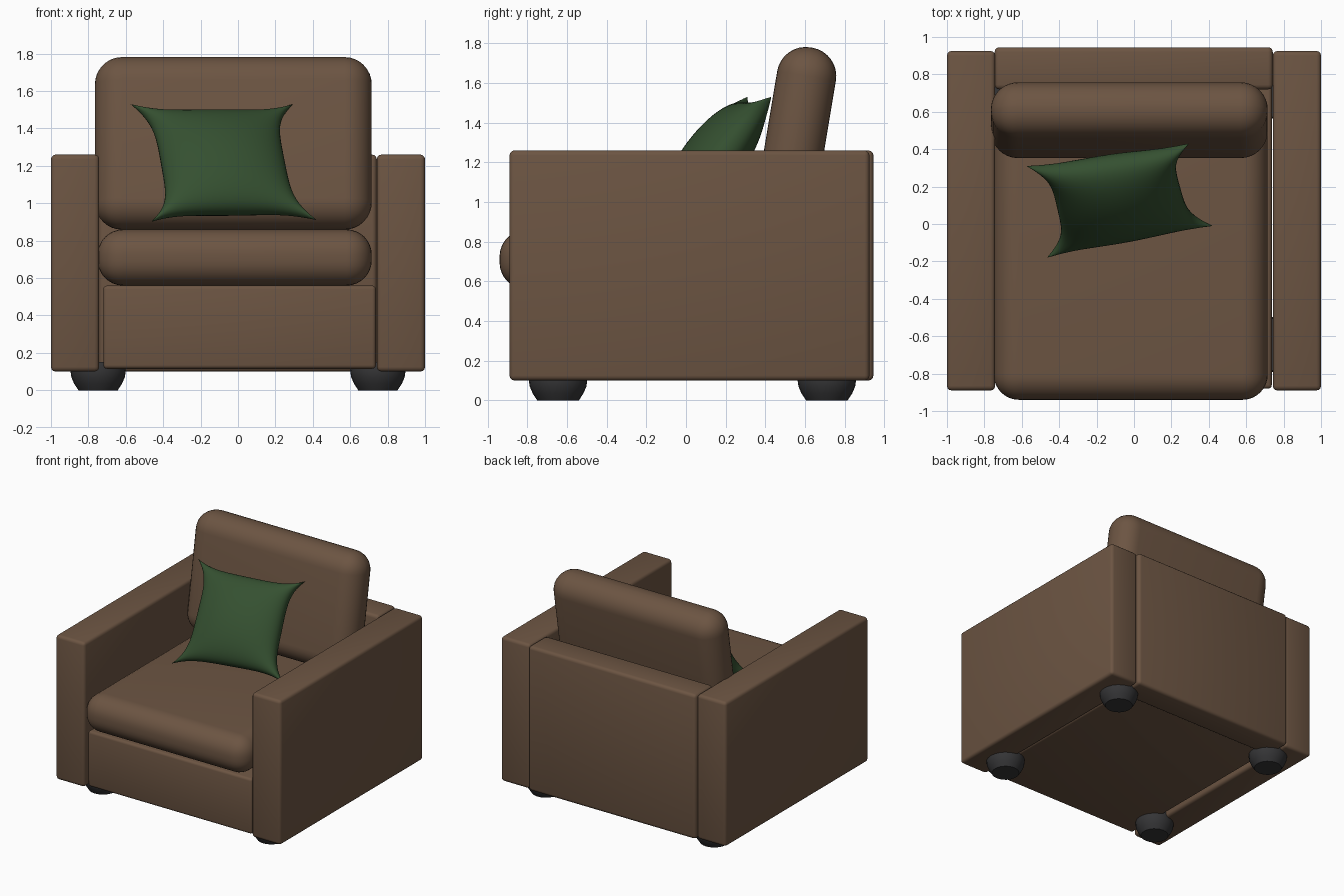
import bpy, bmesh, math
from mathutils import Vector

if "Cube" in bpy.data.objects:
    bpy.data.objects.remove(bpy.data.objects["Cube"])


def material(name, rgb):
    m = bpy.data.materials.new(name)
    m.diffuse_color = (*rgb, 1)
    m.use_nodes = True
    m.node_tree.nodes["Principled BSDF"].inputs["Base Color"].default_value = m.diffuse_color
    return m


brown = material("brown_fabric", (0.15, 0.09, 0.055))
green = material("green_fabric", (0.035, 0.08, 0.03))
black = material("black_plastic", (0.035, 0.035, 0.037))


def finish(name, bm, mat, angle=40):
    bmesh.ops.recalc_face_normals(bm, faces=bm.faces)
    me = bpy.data.meshes.new(name)
    bm.to_mesh(me)
    bm.free()
    me.materials.append(mat)
    ob = bpy.data.objects.new(name, me)
    bpy.context.collection.objects.link(ob)
    bpy.ops.object.select_all(action='DESELECT')
    ob.select_set(True)
    bpy.context.view_layer.objects.active = ob
    bpy.ops.object.shade_smooth_by_angle(angle=math.radians(angle))
    return ob


def rounded_box(name, lo, hi, radius, segments, mat=brown):
    """Box with rounded edges between two corners, origin at its centre."""
    lo, hi = Vector(lo), Vector(hi)
    bm = bmesh.new()
    bmesh.ops.create_cube(bm, size=1)
    bmesh.ops.scale(bm, vec=hi - lo, verts=bm.verts)
    bmesh.ops.bevel(bm, geom=bm.edges[:], offset=radius, segments=segments,
                    profile=0.5, affect='EDGES')
    ob = finish(name, bm, mat)
    ob.location = (lo + hi) / 2
    return ob


# Frame: arms, back panel and base
rounded_box("left_arm", (-1, -0.89, 0.10), (-0.742, 0.925, 1.26), 0.025, 3)
rounded_box("right_arm", (0.742, -0.89, 0.10), (1, 0.925, 1.26), 0.025, 3)
rounded_box("back_panel", (-0.745, 0.72, 0.10), (0.742, 0.945, 1.26), 0.025, 3)
rounded_box("base", (-0.72, -0.88, 0.115), (0.737, 0.74, 0.56), 0.02, 3)

# Seat and back cushions
rounded_box("seat_cushion", (-0.75, -0.94, 0.56), (0.715, 0.72, 0.86), 0.135, 8)
back = rounded_box("back_cushion", (-0.765, 0.405, 0.855), (0.715, 0.705, 1.785), 0.145, 8)
back.rotation_euler.x = math.radians(-9.5)

# Feet: turned profile with a flat bottom
FOOT = [(0.0, 0.0), (0.105, 0.0), (0.128, 0.035), (0.143, 0.07), (0.148, 0.105), (0.14, 0.15), (0.0, 0.15)]
for side, x in (("left", -0.748), ("right", 0.748)):
    for end, y in (("front", -0.645), ("back", 0.71)):
        bm = bmesh.new()
        vs = [bm.verts.new((r, 0, z)) for r, z in FOOT]
        es = [bm.edges.new(p) for p in zip(vs, vs[1:])]
        bmesh.ops.spin(bm, geom=vs + es, cent=(0, 0, 0), axis=(0, 0, 1),
                       angle=2 * math.pi, steps=24, use_merge=True)
        bmesh.ops.remove_doubles(bm, verts=bm.verts, dist=1e-4)
        finish(f"{end}_{side}_foot", bm, black).location = (x, y, 0)

# Throw pillow: two puffed sheets spanning four pinched corners
TL, TR = Vector((-0.575, 0.31, 1.53)), Vector((0.295, 0.43, 1.53))
BL, BR = Vector((-0.465, -0.18, 0.90)), Vector((0.42, -0.01, 0.91))
normal = (TR - BL).cross(TL - BR).normalized()
N = 28
bm = bmesh.new()
for sign in (1, -1):
    rows = []
    for j in range(N + 1):
        row = []
        for i in range(N + 1):
            # cosine spacing keeps the rim round
            u, v = -math.cos(math.pi * i / N), -math.cos(math.pi * j / N)
            pu = u * (1 - 0.25 * (1 - v ** 4))
            pv = v * (1 - 0.15 * (1 - u ** 4))
            s, t = (pu + 1) / 2, (pv + 1) / 2
            p = BL.lerp(BR, s).lerp(TL.lerp(TR, s), t)
            puff = 0.15 * max(0, (1 - u * u) * (1 - v * v)) ** 0.45
            row.append(bm.verts.new(p + normal * puff * sign))
        rows.append(row)
    for a, b in zip(rows, rows[1:]):
        for i in range(N):
            bm.faces.new((a[i], a[i + 1], b[i + 1], b[i]))
bmesh.ops.remove_doubles(bm, verts=bm.verts, dist=1e-4)
finish("throw_pillow", bm, green, 80)
